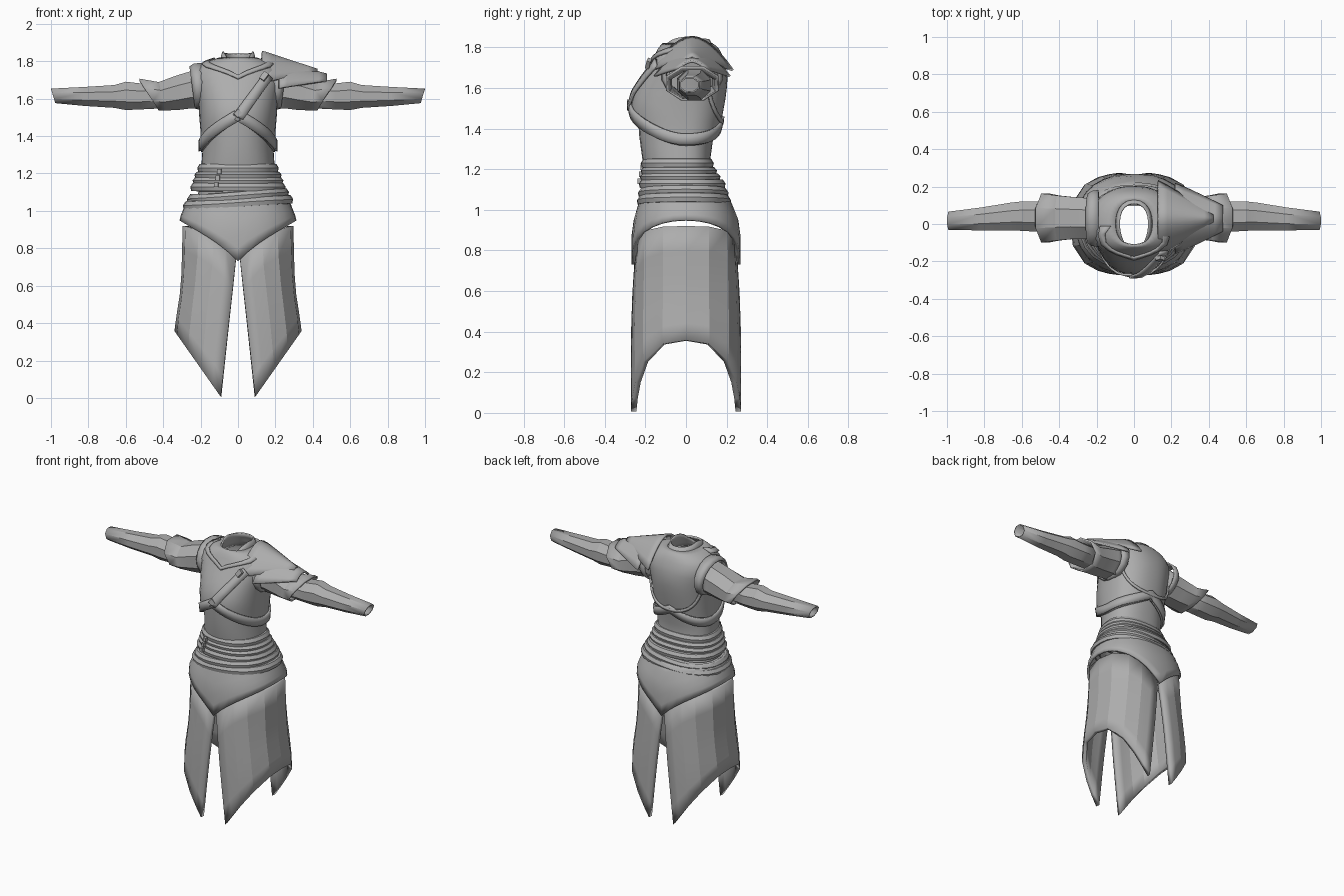
import bpy, bmesh, math
from math import pi, sin, cos, atan2
from mathutils import Vector

if "Cube" in bpy.data.objects:
    bpy.data.objects.remove(bpy.data.objects["Cube"])

grey = bpy.data.materials.new("cloth_grey")
grey.diffuse_color = (0.42, 0.42, 0.42, 1)
grey.use_nodes = True
grey.node_tree.nodes["Principled BSDF"].inputs["Base Color"].default_value = grey.diffuse_color


def make(name, verts, faces, thick=0.0, smooth=35, offset=-1):
    me = bpy.data.meshes.new(name)
    me.from_pydata([tuple(v) for v in verts], [], faces)
    bm = bmesh.new()
    bm.from_mesh(me)
    bmesh.ops.recalc_face_normals(bm, faces=bm.faces)
    bm.to_mesh(me)
    bm.free()
    me.materials.append(grey)
    ob = bpy.data.objects.new(name, me)
    bpy.context.collection.objects.link(ob)
    if thick:
        m = ob.modifiers.new("thickness", 'SOLIDIFY')
        m.thickness, m.offset = thick, offset
    bpy.ops.object.select_all(action='DESELECT')
    ob.select_set(True)
    bpy.context.view_layer.objects.active = ob
    bpy.ops.object.shade_smooth_by_angle(angle=math.radians(smooth))
    return ob


def grid(name, rows, closed=False, **kw):
    n = len(rows[0])
    faces = [(i * n + j, i * n + (j + 1) % n, (i + 1) * n + (j + 1) % n, (i + 1) * n + j)
             for i in range(len(rows) - 1) for j in range(n if closed else n - 1)]
    return make(name, [v for r in rows for v in r], faces, **kw)


def lerp(table, z):
    """Interpolate rows of (height, values...) at a height."""
    for a, b in zip(table, table[1:]):
        if z <= b[0]:
            t = max(0, (z - a[0]) / (b[0] - a[0]))
            return [p + (q - p) * t for p, q in zip(a[1:], b[1:])]
    return list(table[-1][1:])


def point(table, th, z, off=0.0, n=2.3):
    """Point on a body shell; angle 0 is front, growing towards +x."""
    rx, yf, yb = lerp(table, z)
    s, c = sin(th), cos(th)
    ry = yf if c > 0 else yb
    r = ((abs(s) / rx) ** n + (abs(c) / ry) ** n) ** (-1 / n) + off
    return Vector((r * s, -r * c, z))


def angles(n):
    return [2 * pi * k / n for k in range(n)]


# Body shells: height, half width, front depth, back depth
waist = [(1.05, .22, .20, .17), (1.18, .20, .20, .13), (1.25, .195, .215, .12),
         (1.36, .188, .23, .135), (1.5, .19, .24, .16)]
chest = [(1.30, .198, .235, .145), (1.42, .2, .262, .17), (1.5, .207, .274, .186),
         (1.58, .212, .255, .2), (1.66, .228, .212, .205), (1.72, .238, .175, .195),
         (1.77, .22, .15, .175), (1.80, .165, .135, .16), (1.82, .1, .115, .13)]
hips = [(.70, .305, .262, .262), (.88, .312, .262, .262), (.96, .306, .25, .25),
        (1.04, .275, .225, .215), (1.1, .245, .21, .19)]
skirt = [(0, .34, .275, .275), (.37, .34, .272, .272), (.6, .304, .264, .264),
         (.95, .295, .24, .24)]


def hem(th):
    s = abs(sin(th))
    return 1.48 - .165 * s if cos(th) > 0 else 1.40 - .085 * s


# Undershirt and breastplate
grid("undershirt", [[point(waist, t, z) for t in angles(28)]
                    for z in (1.05, 1.18, 1.25, 1.31, 1.36, 1.43, 1.5)], closed=True)
levels = [0, .1, .22, .35, .48, .6, .7, .78, .86, .92, .97, 1]
grid("breastplate", [[point(chest, t, hem(t) + (1.82 - hem(t)) * f) for t in angles(36)]
                     for f in levels], closed=True, thick=.012)

# High collar with a dip at the front, and the V lapel around it
neck = [(1.74, .125, .15, .16), (1.80, .098, .13, .14), (1.855, .083, .105, .105)]
grid("collar", [[point(neck, t, 1.74 + (1.853 - .07 * max(0, cos(t)) ** 6 - .012 * abs(cos(t)) - 1.74) * f)
                 for t in angles(24)] for f in (0, .35, .7, 1)], closed=True, thick=.01)
lapel = []
for k in range(13):
    t = -1.5 + 3 * k / 12
    a = abs(t) / 1.5
    lapel.append((t, 1.715 + .09 * a ** .8))


def band(name, path, width, off=.006, thick=.012, table=chest):
    """Strap following (angle, height) points over a body shell."""
    rows = []
    for i, (t, z) in enumerate(path):
        a, b = path[max(i - 1, 0)], path[min(i + 1, len(path) - 1)]
        d = Vector(((b[0] - a[0]) * .23, b[1] - a[1])).normalized()
        rows.append([point(table, t - d.y * w / .23, z + d.x * w, off)
                     for w in (-width / 2, 0, width / 2)])
    return grid(name, rows, thick=thick, offset=0)


band("lapel", lapel, .02)

# Straps: one around the ribs, one up to the shoulder
band("rib_strap", [(t, hem(t) + .032) for t in [2 * pi * k / 48 for k in range(49)]], .056)
diag = []
for k in range(13):
    x, z = .155 * k / 12, 1.50 + .225 * k / 12
    t = 0.0
    for _ in range(12):
        t = atan2(x, -point(chest, t, z).y)
    diag.append((t, z))
band("shoulder_strap", diag, .05, off=.012)

# Rim of the back plate, from shoulder to shoulder
rim = []
for k in range(25):
    a = -1 + k / 12
    rim.append((pi + 1.12 * sin(a * pi / 2), 1.43 + .30 * abs(a) ** 2.6))
band("back_plate_rim", rim, .018, off=.008)


def box(name, loc, size, rot=(0, 0, 0)):
    bpy.ops.mesh.primitive_cube_add(size=1, location=loc, rotation=rot)
    ob = bpy.context.object
    ob.name, ob.scale = name, size
    ob.data.materials.append(grey)


# Buckles
box("strap_buckle", (0, -.283, 1.52), (.034, .014, .034), (-.1, pi / 4, 0))
box("shoulder_buckle", (.14, -.185, 1.72), (.045, .02, .03), (-.5, -.9, .3))
for k in range(3):
    box("belt_buckle", (-.1 - .008 * k, -.212 - .008 * k, 1.21 - .035 * k), (.022, .02, .026), (0, 0, -.2))

# Layered waist sash: height range, half width, front and back depth, tilt
for k, (z0, z1, rx, yf, yb, tilt) in enumerate([
        (1.205, 1.255, .213, .218, .132, 0), (1.175, 1.212, .228, .218, .148, 0),
        (1.145, 1.182, .238, .222, .165, 0), (1.105, 1.152, .25, .227, .19, 0),
        (1.06, 1.105, .268, .232, .205, .07), (1.02, 1.07, .29, .237, .217, .06)]):
    rows = []
    for f, g in ((0, -.03), (.05, 0), (.5, .005), (.92, -.008), (1, -.035)):
        rows.append([point([(0, rx, yf, yb), (3, rx, yf, yb)], t, z0 + (z1 - z0) * f, g)
                     + Vector((0, 0, tilt * rx * sin(t))) for t in angles(28)])
    grid("sash_band_%d" % k, rows, closed=True)

# Hip cover with pointed front and back
def hip_hem(t):
    return .73 + .22 * abs(sin(t)) ** .9


grid("hip_cover", [[point(hips, t, hip_hem(t) + (1.09 - hip_hem(t)) * f, .006) for t in angles(32)]
                   for f in (0, .2, .4, .6, .8, 1)], closed=True, thick=.015)

# Two split skirt panels with slanted hems
def panel_point(s, f, side):
    z = .4
    for _ in range(25):
        gap = .012 + .08 * max(0, (.74 - z) / .74)
        half = pi / 2 - atan2(gap, .268)
        p = point(skirt, pi / 2 + s * half, z, n=2.7)
        low = max(0, min(.365, 1.42 * (p.x - .088)))
        if f == 0:
            z = .5 * z + .5 * low
        else:
            low = bottoms[s]
            z = low + (.92 - .18 * abs(s) ** 3 - low) * f
    return Vector((p.x * side, p.y, z))


cols = [-1, -.86, -.7, -.5, -.25, 0, .25, .5, .7, .86, 1]
bottoms = {s: panel_point(s, 0, 1).z for s in cols}
for side, label in ((1, "right"), (-1, "left")):
    grid("skirt_panel_" + label, [[panel_point(s, f, side) for s in cols]
                                  for f in (0, .15, .35, .55, .78, 1)], thick=.028, smooth=12)


# Sleeves: x, centre y, centre z, half depth, half height, slant of the ring
def tube(name, rings, side, n=8, **kw):
    rows = [[(side * (x + sl * sin(a)), cy + ry * cos(a), cz + rz * sin(a))
             for a in [t + pi / n for t in angles(n)]] for x, cy, cz, ry, rz, sl in rings]
    grid(name, rows, closed=True, **kw)


for side, label in ((1, "right"), (-1, "left")):
    tube("forearm_" + label, [(.36, .035, 1.62, .085, .075, 0), (.52, .04, 1.612, .088, .075, 0),
                              (.60, .042, 1.615, .085, .082, 0), (.66, .04, 1.612, .08, .066, 0),
                              (.82, .027, 1.612, .066, .055, 0), (.988, .017, 1.615, .053, .042, .012)],
         side, thick=.008, smooth=15)
    tube("upper_sleeve_" + label, [(.17, .03, 1.655, .12, .115, 0), (.25, .03, 1.648, .118, .108, 0),
                                   (.33, .032, 1.63, .122, .098, .01), (.405, .032, 1.613, .13, .082, .02),
                                   (.475, .032, 1.622, .142, .092, .055)], side, thick=.012, smooth=15)
    tube("armhole_rim_" + label, [(.19, .03, 1.665, .155, .13, 0), (.225, .03, 1.665, .15, .125, .012),
                                  (.245, .03, 1.66, .135, .115, .015)], side, n=16, thick=.01)


# Layered shoulder guard on one side
def guard(name, x0, x1, w0, w1, ridge0, ridge1, edge0, edge1, smooth):
    rows = []
    for i in range(7):
        u = i / 6
        row = []
        for j in range(13):
            v = -1 + j / 6
            w = w0 + (w1 - w0) * u ** 1.1
            top, edge = ridge0 + (ridge1 - ridge0) * u, edge0 + (edge1 - edge0) * u
            row.append((x0 + (x1 - x0) * u, .03 + w * v, top - (top - edge) * abs(v) ** 1.8))
        rows.append(row)
    grid(name, rows, thick=.012, smooth=smooth)


guard("shoulder_guard_lower", .22, .475, .19, .07, 1.80, 1.735, 1.66, 1.70, 25)
guard("shoulder_guard_upper", .13, .425, .205, .02, 1.857, 1.76, 1.69, 1.745, 30)
